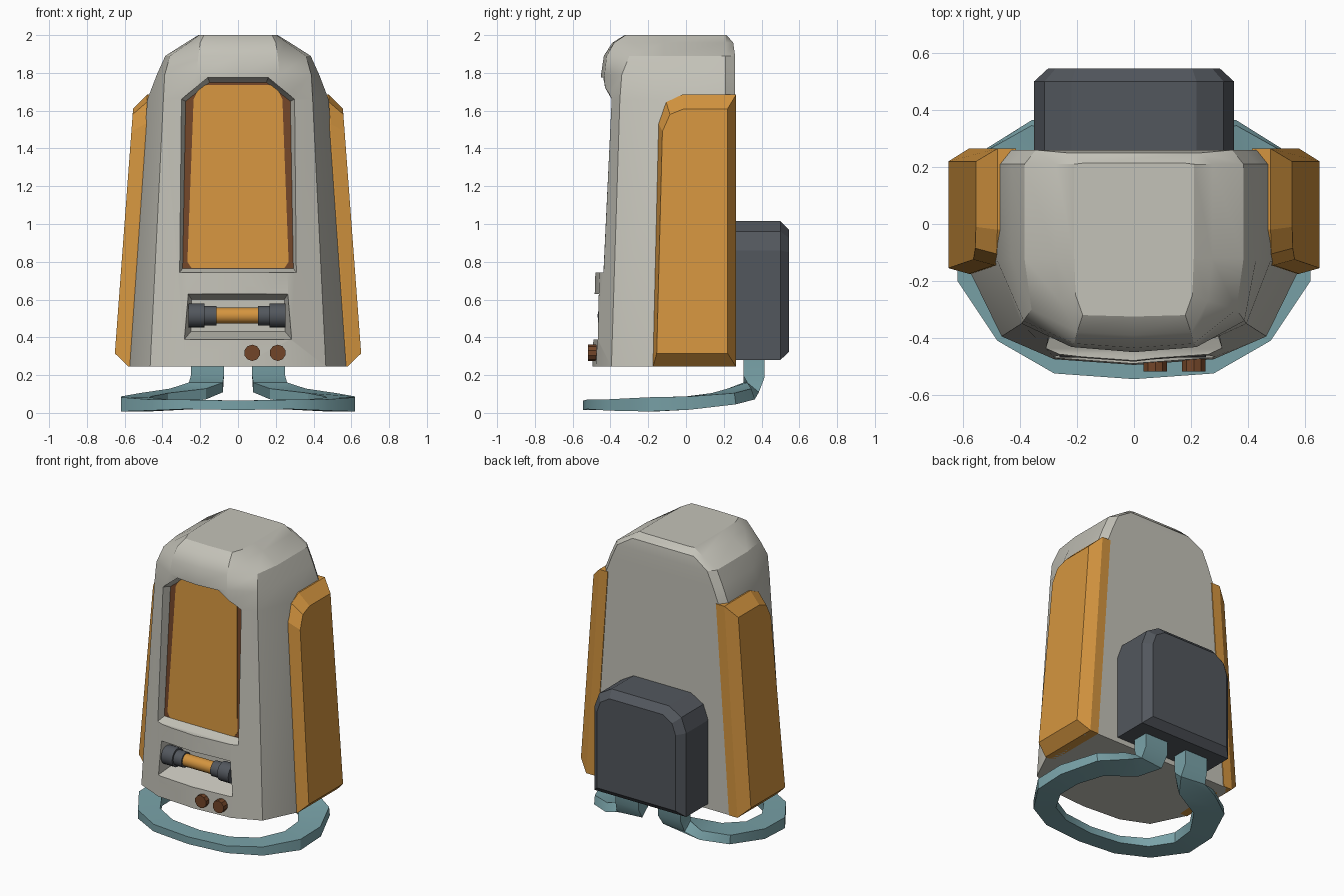
import bpy, bmesh, math
from mathutils import Vector

if "Cube" in bpy.data.objects:
    bpy.data.objects.remove(bpy.data.objects["Cube"])


def material(name, rgb):
    m = bpy.data.materials.new(name)
    m.diffuse_color = (*rgb, 1)
    m.use_nodes = True
    m.node_tree.nodes["Principled BSDF"].inputs["Base Color"].default_value = m.diffuse_color
    return m


GREY = material("warm_grey", (0.55, 0.54, 0.48))
ORANGE = material("orange", (0.66, 0.30, 0.05))
DARK = material("dark_grey", (0.085, 0.095, 0.11))
TEAL = material("dusty_teal", (0.19, 0.36, 0.39))
BROWN = material("brown", (0.17, 0.06, 0.022))


def loft(name, rings, mat, smooth=None):
    """Skin a list of equal-length rings and cap both ends."""
    bm = bmesh.new()
    vr = [[bm.verts.new(p) for p in r] for r in rings]
    n = len(rings[0])
    for a, b in zip(vr, vr[1:]):
        for i in range(n):
            bm.faces.new((a[i], a[(i + 1) % n], b[(i + 1) % n], b[i]))
    bm.faces.new(vr[0])
    bm.faces.new(vr[-1])
    bmesh.ops.recalc_face_normals(bm, faces=bm.faces)
    me = bpy.data.meshes.new(name)
    bm.to_mesh(me)
    bm.free()
    me.materials.append(mat)
    ob = bpy.data.objects.new(name, me)
    bpy.context.collection.objects.link(ob)
    if smooth:
        shade(ob, smooth)
    return ob


def select(ob):
    bpy.ops.object.select_all(action='DESELECT')
    ob.select_set(True)
    bpy.context.view_layer.objects.active = ob


def shade(ob, angle):
    select(ob)
    bpy.ops.object.shade_smooth_by_angle(angle=math.radians(angle))


def mirrored(half):
    """Closed symmetric outline from its right half."""
    return half + [(-x, z) for x, z in reversed(half)]


def cut(ob, cutter):
    cutter.hide_render = True
    mod = ob.modifiers.new("cut", 'BOOLEAN')
    mod.object = cutter
    mod.solver = 'EXACT'
    select(ob)
    bpy.ops.object.modifier_apply(modifier=mod.name)
    bpy.data.objects.remove(cutter)


def cylinder(name, loc, r, depth, mat, axis, sides=16):
    rot = (0, math.pi / 2, 0) if axis == 'x' else (math.pi / 2, 0, 0)
    bpy.ops.mesh.primitive_cylinder_add(vertices=sides, radius=r, depth=depth, location=loc, rotation=rot)
    ob = bpy.context.object
    ob.name = name
    ob.data.materials.append(mat)
    shade(ob, 30)
    return ob


# Body shell: z, centre front y, then front, corner and side points
def body_ring(z, yf, p1, p2, p3):
    back = 0.26 if z < 1.95 else 0.25
    half = [p1, p2, p3, (p3[0], 0.21), (p3[0] - 0.04, back)]
    pts = [(0, yf)] + half + [(-x, y) for x, y in reversed(half)]
    if z > 1.95:
        pts = [(x, min(y, 0.215 if z > 1.98 else 0.25)) for x, y in pts]
    return [(x, y, z) for x, y in pts]


body = loft("body_shell", [
    body_ring(0.245, -0.495, (0.28, -0.475), (0.465, -0.395), (0.575, -0.17)),
    body_ring(1.66, -0.452, (0.23, -0.425), (0.395, -0.35), (0.48, -0.13)),
    body_ring(1.79, -0.45, (0.22, -0.432), (0.388, -0.34), (0.43, -0.12)),
    body_ring(1.89, -0.435, (0.21, -0.42), (0.36, -0.30), (0.385, -0.12)),
    body_ring(1.96, -0.39, (0.20, -0.38), (0.26, -0.27), (0.275, -0.12)),
    body_ring(2.0, -0.325, (0.18, -0.32), (0.205, -0.25), (0.21, -0.12)),
], GREY)


# Window recess follows the leaning front
def floor_y(z):
    return -0.385 + 0.05 * (z - 0.75)


win_out = mirrored([(0.31, 0.742), (0.30, 1.66), (0.16, 1.775)])
win_in = mirrored([(0.293, 0.765), (0.277, 1.65), (0.15, 1.75)])
cut(body, loft("window_cutter", [
    [(x, -0.7, z) for x, z in win_out],
    [(x, floor_y(z) - 0.055, z) for x, z in win_out],
    [(x, floor_y(z), z) for x, z in win_in]], GREY))

# Slot recess below the window
slot_out = mirrored([(0.285, 0.388), (0.265, 0.63)])
slot_in = mirrored([(0.25, 0.43), (0.245, 0.60)])
cut(body, loft("slot_cutter", [
    [(x, -0.7, z) for x, z in slot_out],
    [(x, -0.47, z) for x, z in slot_out],
    [(x, -0.34, z) for x, z in slot_in]], GREY))
shade(body, 28)


# Window panels
def plate(name, outline, off, mat):
    loft(name, [[(x, floor_y(z) - off, z) for x, z in outline],
                [(x, floor_y(z) + 0.004, z) for x, z in outline]], mat)


plate("window_surround", win_in, 0.004, BROWN)
plate("window_panel", mirrored([(0.245, 0.766), (0.268, 0.80), (0.235, 1.66), (0.20, 1.735)]), 0.008, ORANGE)

# Side panels: outlines in y and z, from hidden inside to outer face
inner = [(-0.175, 0.245), (-0.145, 1.53), (-0.105, 1.645), (-0.02, 1.685), (0.265, 1.685), (0.265, 0.245)]
outer = [(-0.155, 0.315), (-0.125, 1.49), (-0.085, 1.58), (-0.01, 1.61), (0.22, 1.61), (0.22, 0.315)]


def inner_x(z):
    return 0.575 - 0.0695 * (z - 0.245)


def outer_x(z):
    return 0.652 - 0.0745 * (z - 0.315)


for side, s in (("left", -1), ("right", 1)):
    loft(side + "_side_panel", [
        [(s * (inner_x(z) - 0.06), y, z) for y, z in inner],
        [(s * (inner_x(z) + 0.005), y, z) for y, z in inner],
        [(s * outer_x(z), y, z) for y, z in outer]], ORANGE)

# Rear pack with bevelled back edge
pack = mirrored([(0.352, 0.28), (0.352, 0.86), (0.315, 0.96), (0.22, 1.015)])
pack_back = mirrored([(0.302, 0.325), (0.302, 0.85), (0.275, 0.925), (0.205, 0.968)])
loft("rear_pack", [[(x, 0.24, z) for x, z in pack],
                   [(x, 0.5, z) for x, z in pack],
                   [(x, 0.546, z) for x, z in pack_back]], DARK)

# Stand loop: outer edge, inner edge, height, tilt, thickness
half_path = [
    ((0.28, -0.525), (0.22, -0.40), 0.045, 0, 0.05),
    ((0.48, -0.41), (0.38, -0.31), 0.042, 0, 0.06),
    ((0.62, -0.20), (0.47, -0.16), 0.045, 0, 0.075),
    ((0.62, 0.02), (0.46, 0.00), 0.052, 3, 0.07),
    ((0.52, 0.26), (0.37, 0.14), 0.075, 8, 0.06),
    ((0.36, 0.355), (0.17, 0.23), 0.10, 18, 0.06),
    ((0.26, 0.355), (0.08, 0.335), 0.135, 50, 0.08),
    ((0.25, 0.36), (0.075, 0.36), 0.19, 85, 0.11),
    ((0.25, 0.36), (0.075, 0.36), 0.31, 90, 0.11),
]


def stand_ring(o, i, z, tilt, t, s):
    a = math.radians(tilt)
    n = Vector((0, -math.sin(a), math.cos(a))) * t / 2
    o, i = Vector((s * o[0], o[1], z)), Vector((s * i[0], i[1], z))
    return [o + n, i + n, i - n, o - n]


loft("stand_loop",
     [stand_ring(*p, -1) for p in reversed(half_path)]
     + [stand_ring((0, -0.545), (0, -0.42), 0.04, 0, 0.05, 1)]
     + [stand_ring(*p, 1) for p in half_path], TEAL, 30)

# Tube in the slot: orange core with stepped dark caps
ty, tz = -0.405, 0.515
cylinder("tube_core", (-0.005, ty, tz), 0.042, 0.36, ORANGE, 'x')
for side, s in (("left", -1), ("right", 1)):
    cylinder(side + "_tube_cap", (-0.005 + s * 0.215, ty, tz), 0.064, 0.085, DARK, 'x')
    cylinder(side + "_tube_collar", (-0.005 + s * 0.15, ty, tz), 0.052, 0.08, DARK, 'x')

# Two push buttons
for k, x in enumerate((0.075, 0.21)):
    cylinder(f"button_{k + 1}", (x, -0.485, 0.318), 0.043, 0.065, BROWN, 'y', 10)
